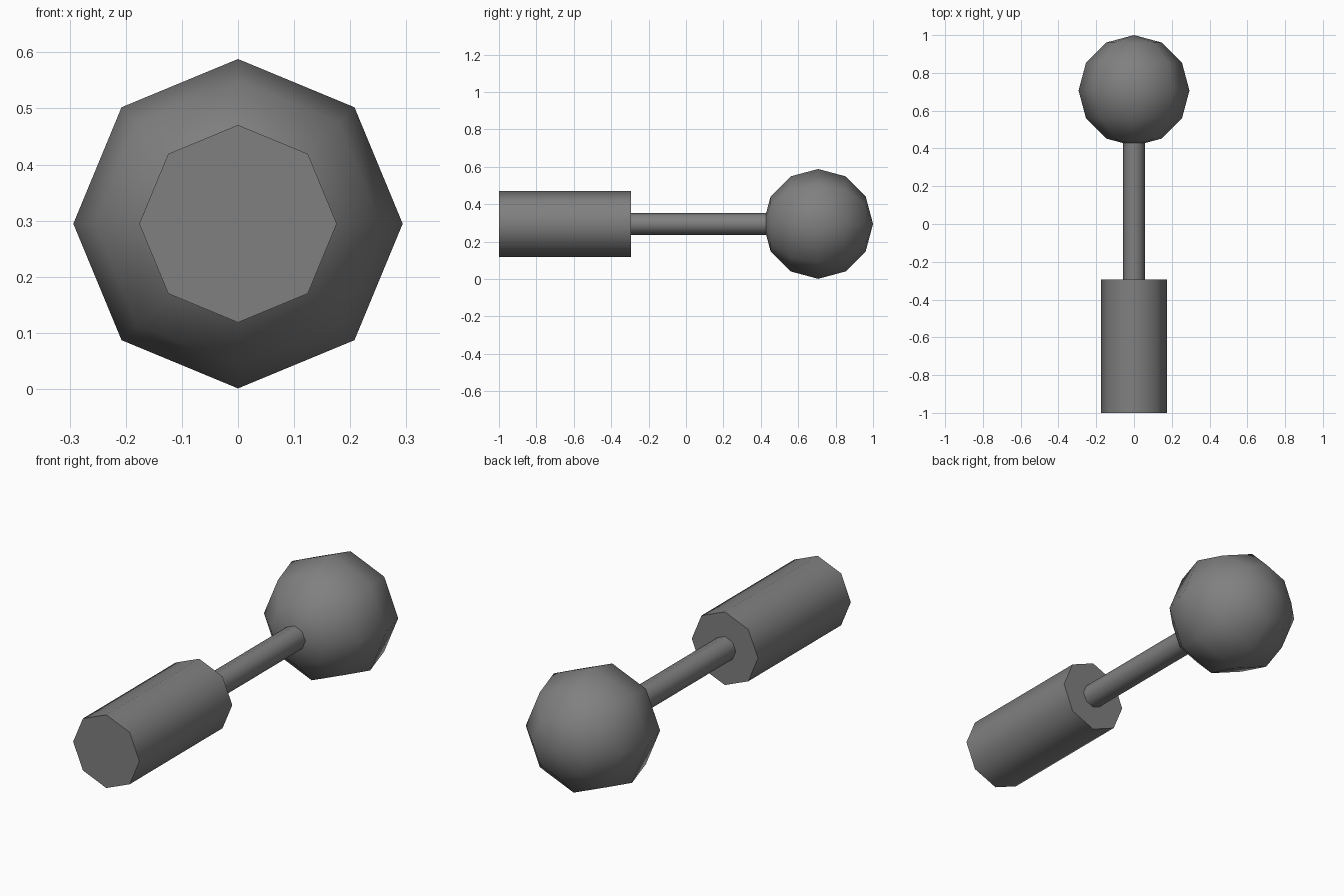
import bpy, math

if "Cube" in bpy.data.objects:
    bpy.data.objects.remove(bpy.data.objects["Cube"])

SIDES = 8
AXIS_Z = 0.2945          # height of the shared long axis
BALL_R = 0.2935

grey = bpy.data.materials.new("dark grey")
grey.diffuse_color = (0.216, 0.216, 0.216, 1)
grey.use_nodes = True
grey.node_tree.nodes["Principled BSDF"].inputs["Base Color"].default_value = grey.diffuse_color


def lathe(name, profile, smooth_angle):
    """Revolve (y, radius) points round the long axis; radius 0 makes a pole."""
    verts, faces, rings = [], [], []
    for y, r in profile:
        n = 1 if r < 1e-6 else SIDES
        rings.append(list(range(len(verts), len(verts) + n)))
        for i in range(n):
            a = 2 * math.pi * i / SIDES
            verts.append((r * math.sin(a), y, AXIS_Z + r * math.cos(a)))
    for a, b in zip(rings, rings[1:]):
        for i in range(SIDES):
            j = (i + 1) % SIDES
            if len(a) == 1:
                faces.append((a[0], b[j], b[i]))
            elif len(b) == 1:
                faces.append((a[i], a[j], b[0]))
            else:
                faces.append((a[i], a[j], b[j], b[i]))
    # flat end caps on open ends
    if len(rings[0]) > 1:
        faces.append(tuple(reversed(rings[0])))
    if len(rings[-1]) > 1:
        faces.append(tuple(rings[-1]))
    mesh = bpy.data.meshes.new(name)
    mesh.from_pydata(verts, [], faces)
    mesh.materials.append(grey)
    obj = bpy.data.objects.new(name, mesh)
    bpy.context.collection.objects.link(obj)
    bpy.ops.object.select_all(action='DESELECT')
    bpy.context.view_layer.objects.active = obj
    obj.select_set(True)
    # consistent outward normals, then smooth sides with sharp caps
    bpy.ops.object.mode_set(mode='EDIT')
    bpy.ops.mesh.select_all(action='SELECT')
    bpy.ops.mesh.normals_make_consistent(inside=False)
    bpy.ops.object.mode_set(mode='OBJECT')
    bpy.ops.object.shade_smooth_by_angle(angle=math.radians(smooth_angle))
    return obj


# thick handle at the front
lathe("handle", [(-1.0, 0.176), (-0.295, 0.176)], 60)
# thin rod joining handle and ball
lathe("rod", [(-0.295, 0.058), (0.45, 0.058)], 60)
# low-poly ball at the back, poles on the long axis
ball = [(1 - BALL_R - BALL_R * math.cos(math.pi * k / 6),
         BALL_R * math.sin(math.pi * k / 6)) for k in range(7)]
lathe("ball", ball, 60)
